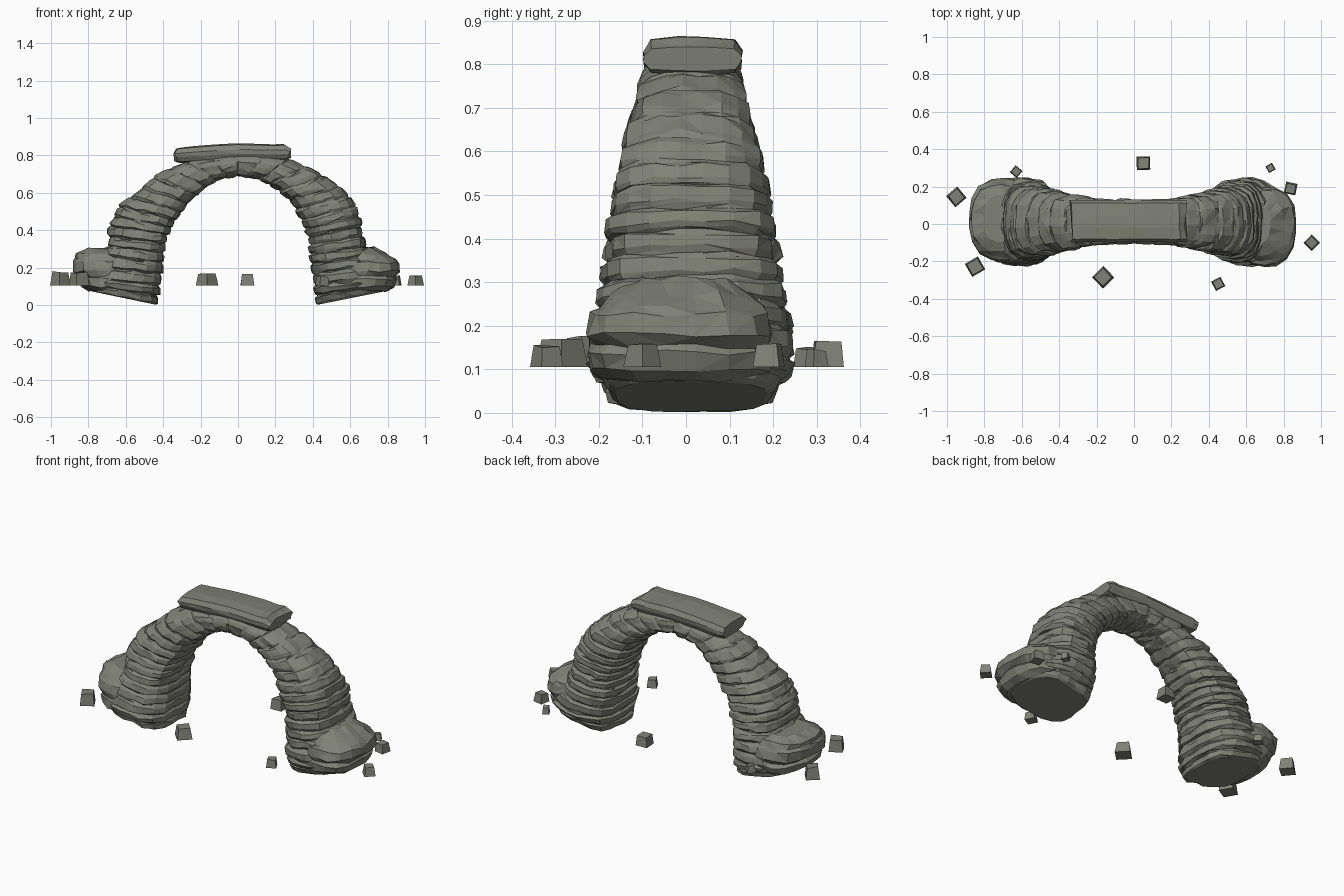
import bpy, bmesh, math, random
from mathutils import Vector

if "Cube" in bpy.data.objects:
    bpy.data.objects.remove(bpy.data.objects["Cube"])

random.seed(11)
R = random.uniform

stone = bpy.data.materials.new("grey green stone")
stone.diffuse_color = (0.215, 0.22, 0.18, 1)
stone.use_nodes = True
stone.node_tree.nodes["Principled BSDF"].inputs["Base Color"].default_value = stone.diffuse_color


def finish(name, bm):
    bmesh.ops.recalc_face_normals(bm, faces=bm.faces)
    me = bpy.data.meshes.new(name)
    bm.to_mesh(me)
    bm.free()
    me.materials.append(stone)
    ob = bpy.data.objects.new(name, me)
    bpy.context.collection.objects.link(ob)
    return ob


def skin(name, rings):
    # bridge a list of equal rings and cap both ends
    bm = bmesh.new()
    vs = [[bm.verts.new(p) for p in r] for r in rings]
    n = len(vs[0])
    for a, b in zip(vs, vs[1:]):
        for i in range(n):
            j = (i + 1) % n
            bm.faces.new((a[i], a[j], b[j], b[i]))
    bm.faces.new(vs[0][::-1])
    bm.faces.new(vs[-1])
    bmesh.ops.triangulate(bm, faces=[f for f in bm.faces if len(f.verts) == 4])
    return finish(name, bm)


def oval(c, u, v, power, wobble, scale=1.0):
    # rounded-box ring spanned by half axes u and v
    pts = []
    n = len(wobble)
    for i, w in enumerate(wobble):
        a = 2 * math.pi * (i + 0.5) / n
        ca, sa = math.cos(a), math.sin(a)
        k = (abs(ca) ** power + abs(sa) ** power) ** (-1 / power)
        pts.append(c + (u * ca + v * sa) * (k * scale * w))
    return pts


# arch stations: inner x, inner z, outer x, outer z, half depth
left = [(-.43, .0, -.79, .075, .185), (-.425, .09, -.79, .13, .225),
        (-.41, .20, -.73, .24, .212), (-.40, .30, -.69, .33, .195),
        (-.38, .38, -.685, .43, .188), (-.34, .45, -.64, .52, .175),
        (-.28, .53, -.54, .605, .158), (-.20, .61, -.42, .70, .137),
        (-.10, .67, -.25, .78, .12)]
right = [(.10, .675, .25, .79, .12), (.20, .63, .42, .715, .137),
         (.29, .55, .57, .615, .16), (.345, .45, .63, .52, .175),
         (.375, .37, .66, .43, .188), (.39, .29, .68, .33, .197),
         (.40, .20, .72, .24, .212), (.41, .09, .79, .13, .225),
         (.415, .0, .79, .075, .185)]
stations = left + [(0, .69, 0, .82, .115)] + right


def station(t):
    i = min(int(t), len(stations) - 2)
    f = t - i
    return [a + (b - a) * f for a, b in zip(stations[i], stations[i + 1])]


# main arch with strata ledges
rings = []
layers = 32
last = len(stations) - 1
N = 20
for k in range(layers):
    size = R(.975, 1.04)
    wob = [R(.965, 1.035) for _ in range(N)]
    for f, s in ((.03, .955), (.2, 1.025), (.72, 1.01), (.95, .96)):
        t = last * (k + f) / layers
        if k == 0 and f == .03:
            t = 0
        if k == layers - 1 and f == .95:
            t = last
        ix, iz, ox, oz, hw = station(t)
        fade = .45 + .55 * min(1, abs(t - last / 2) / 5)
        c = Vector(((ix + ox) / 2, .012, (iz + oz) / 2))
        u = Vector(((ox - ix) / 2, 0, (oz - iz) / 2))
        ring = oval(c, u, Vector((0, hw, 0)), 2.9,
                    [1 + (w - 1 + R(-.01, .01)) * 1.1 for w in wob],
                    1 + (s * size - 1) * fade)
        for p in ring:
            p.z = max(0, p.z + (R(-.006, .006) if 0 < t < last else 0))
        rings.append(ring)
skin("arch", rings)


# layered buttress boulders at the feet: z, x min, x max, y min, y max
def buttress(name, levels):
    rings = []
    for k, (z, x0, x1, y0, y1) in enumerate(levels):
        c = Vector(((x0 + x1) / 2, (y0 + y1) / 2, z))
        ring = oval(c, Vector(((x1 - x0) / 2, 0, 0)), Vector((0, (y1 - y0) / 2, 0)),
                    2.5, [R(.965, 1.02) for _ in range(18)])
        for p in ring:
            p.z += R(-.008, .008)
        rings.append(ring)
    skin(name, rings)


buttress("left_buttress", [
    (.075, -.80, -.54, -.17, .19), (.10, -.84, -.51, -.21, .23),
    (.14, -.855, -.51, -.21, .24), (.155, -.835, -.52, -.20, .225),
    (.18, -.88, -.52, -.20, .245), (.235, -.885, -.53, -.19, .24),
    (.245, -.87, -.54, -.18, .23), (.28, -.87, -.56, -.15, .21),
    (.302, -.81, -.58, -.10, .16)])
buttress("right_buttress", [
    (.075, .54, .80, -.19, .16), (.10, .51, .835, -.225, .20),
    (.14, .51, .85, -.23, .20), (.155, .52, .84, -.215, .19),
    (.18, .52, .872, -.23, .20), (.225, .53, .865, -.22, .19),
    (.24, .54, .845, -.20, .18), (.275, .56, .80, -.17, .15),
    (.31, .57, .73, -.11, .11)])

# flat cap slab on the crown: x, bottom z, top z
rings = []
wob = [R(.97, 1.03) for _ in range(12)]
for x, z0, z1 in ((-.335, .765, .835), (-.31, .76, .842), (-.22, .765, .85),
                  (-.12, .77, .858), (0, .775, .864), (.10, .775, .862),
                  (.19, .775, .858), (.25, .775, .862), (.275, .785, .84)):
    c = Vector((x, .015, (z0 + z1) / 2))
    ring = oval(c, Vector((0, .112, 0)), Vector((0, 0, (z1 - z0) / 2)), 4,
                [w + R(-.02, .02) for w in wob])
    for p in ring:
        p.x += R(-.01, .01)
    rings.append(ring)
skin("cap_slab", rings)

# loose rocks: x, y, width, height, turn
rocks = [(-.95, .145, .078, .075, 40), (-.63, .28, .048, .045, 50),
         (.05, .325, .072, .06, 2), (.73, .30, .04, .04, 30),
         (.838, .19, .062, .055, -12), (.95, -.10, .062, .055, 45),
         (.45, -.32, .056, .05, 28), (-.165, -.285, .085, .07, 44),
         (-.85, -.228, .08, .07, 30)]
for i, (x, y, w, h, turn) in enumerate(rocks):
    bm = bmesh.new()
    bmesh.ops.create_cube(bm, size=1)
    for v in bm.verts:
        top = v.co.z > 0
        s = w * (R(.74, .86) if top else 1)
        v.co = (v.co.x * s, v.co.y * s, (h * R(.88, 1.04) if top else 0))
    ob = finish("loose_rock_%d" % (i + 1), bm)
    ob.location = (x, y, .105)
    ob.rotation_euler.z = math.radians(turn)
